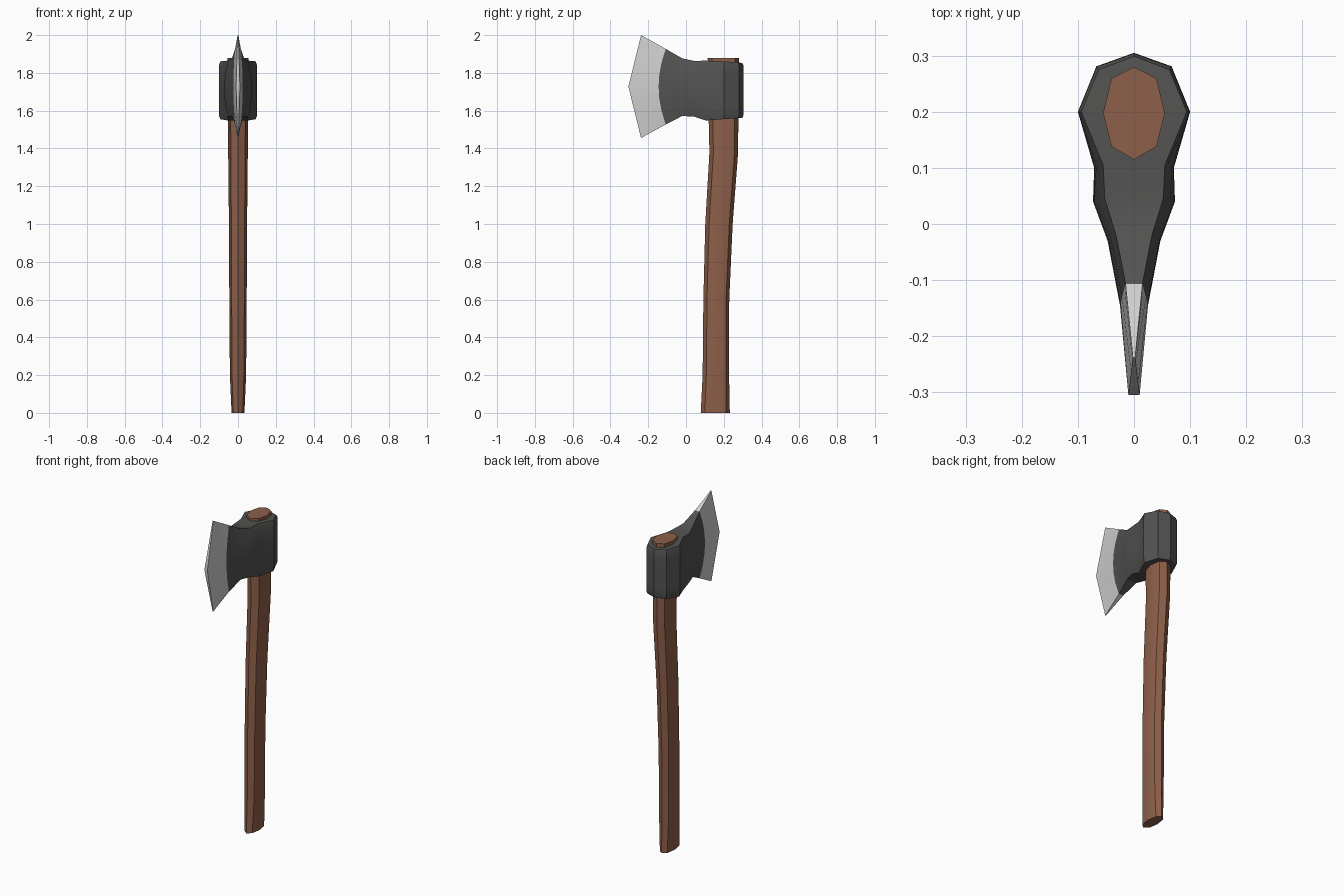
import bpy, bmesh, math

if "Cube" in bpy.data.objects:
    bpy.data.objects.remove(bpy.data.objects["Cube"])


def material(name, rgb):
    m = bpy.data.materials.new(name)
    m.diffuse_color = (*rgb, 1)
    m.use_nodes = True
    m.node_tree.nodes["Principled BSDF"].inputs["Base Color"].default_value = m.diffuse_color
    return m


wood = material("brown_wood", (0.27, 0.115, 0.068))
iron = material("dark_iron", (0.085, 0.085, 0.083))
steel = material("bright_steel", (0.62, 0.62, 0.62))


def loft(name, rings, mats, index=lambda i: 0):
    """Skin a row of closed rings; index picks the material of each band."""
    bm = bmesh.new()
    rows = [[bm.verts.new(p) for p in ring] for ring in rings]
    n = len(rows[0])
    for i in range(len(rows) - 1):
        for j in range(n):
            k = (j + 1) % n
            f = bm.faces.new((rows[i][j], rows[i][k], rows[i + 1][k], rows[i + 1][j]))
            f.material_index = index(i)
    for i, row in ((0, rows[0]), (len(rows) - 2, rows[-1])):
        # caps are ladders of quads between the two halves of the ring
        for j in range(n // 2 - 1):
            f = bm.faces.new((row[j], row[j + 1], row[n - 2 - j], row[n - 1 - j]))
            f.material_index = index(i)
    bmesh.ops.remove_doubles(bm, verts=bm.verts, dist=0.0004)
    bmesh.ops.recalc_face_normals(bm, faces=bm.faces)
    me = bpy.data.meshes.new(name)
    bm.to_mesh(me)
    bm.free()
    ob = bpy.data.objects.new(name, me)
    bpy.context.collection.objects.link(ob)
    for m in mats:
        me.materials.append(m)
    bpy.ops.object.select_all(action='DESELECT')
    ob.select_set(True)
    bpy.context.view_layer.objects.active = ob
    bpy.ops.object.shade_smooth_by_angle(angle=math.radians(30))
    return ob


# Handle: eight-sided sections as (z, front y, back y, half width)
sections = [(0, 0.078, 0.232, 0.034), (0.2, 0.088, 0.228, 0.043),
            (0.6, 0.092, 0.229, 0.046), (1.0, 0.102, 0.247, 0.048),
            (1.38, 0.124, 0.276, 0.052), (1.55, 0.12, 0.277, 0.053),
            (1.88, 0.115, 0.28, 0.055)]
octagon = [(0, 1), (0.73, 0.75), (1, 0), (0.73, -0.72),
           (0, -1), (-0.73, -0.72), (-1, 0), (-0.73, 0.75)]
loft("handle", [[(u * w, (a + b) / 2 + v * (b - a) / 2, z) for u, v in octagon]
                for z, a, b, w in sections], [wood])

# Axe head: stations from poll to cutting edge as
# (middle y, end y, bottom z, top z, end half width, middle half width,
#  width falloff power, y falloff power)
stations = [
    (0.305, 0.299, 1.562, 1.852, 0.0, 0.0, 20, 20),
    (0.281, 0.275, 1.560, 1.856, 0.063, 0.067, 20, 20),
    (0.200, 0.200, 1.555, 1.861, 0.094, 0.100, 20, 20),
    (0.100, 0.105, 1.548, 1.865, 0.055, 0.071, 3, 2),
    (0.040, 0.045, 1.568, 1.863, 0.052, 0.073, 2, 2),
    (-0.030, -0.020, 1.572, 1.877, 0.032, 0.047, 2, 2),
    (-0.145, -0.107, 1.527, 1.927, 0.015, 0.025, 2, 2),
    (-0.305, -0.238, 1.455, 2.000, 0.002, 0.010, 1, 1),
]
levels = [0, 0.05, 0.2, 0.35, 0.5, 0.65, 0.8, 0.95, 1]
rings = []
for ym, ye, zb, zt, we, wm, pw, py in stations:
    side = []
    for t in levels:
        d = abs(2 * t - 1)
        side.append((wm + (we - wm) * d ** pw, ym + (ye - ym) * d ** py, zb + (zt - zb) * t))
    rings.append(side + [(-x, y, z) for x, y, z in reversed(side)])
loft("axe_head", rings, [iron, steel], lambda i: 1 if i == len(stations) - 2 else 0)
